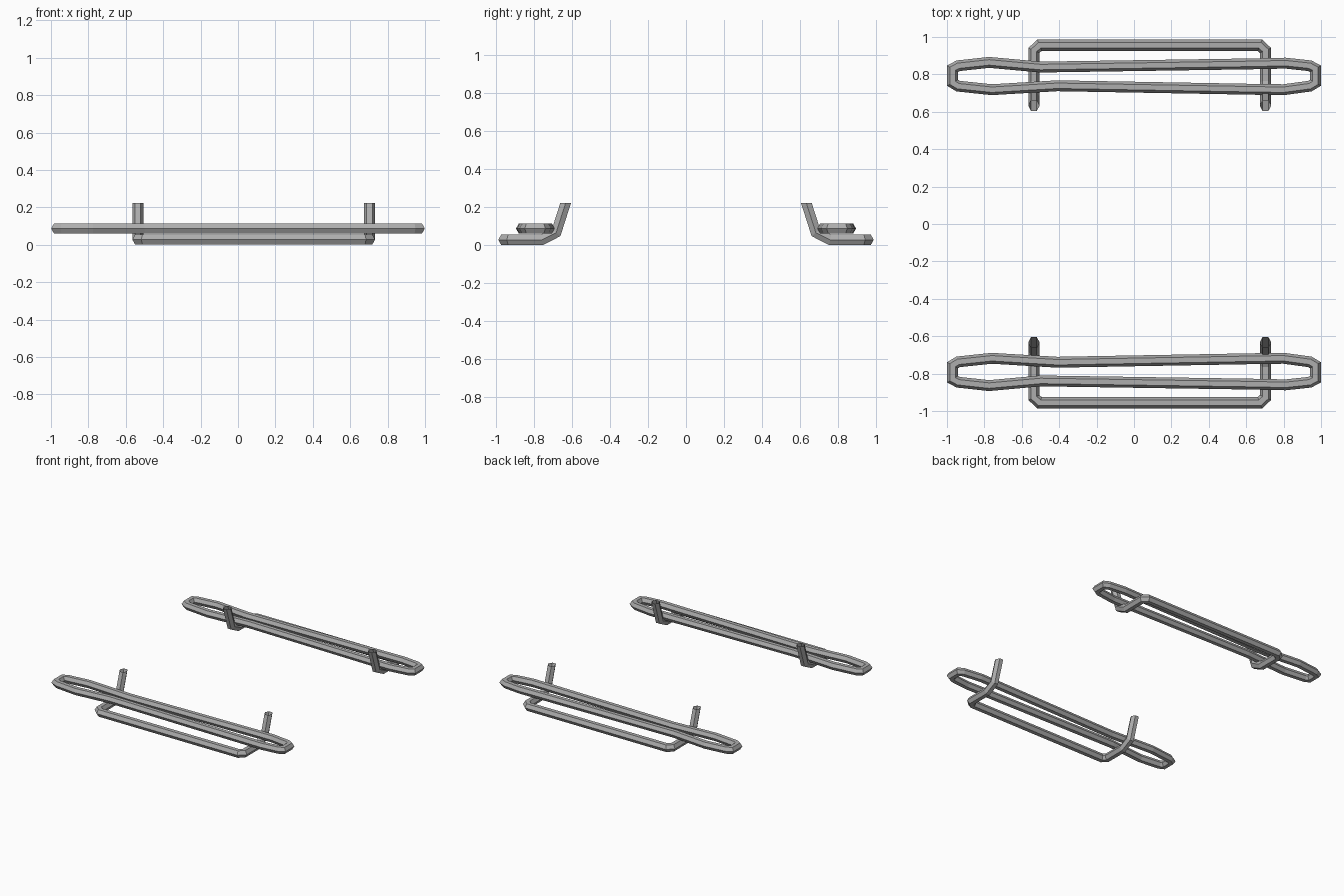
import bpy, bmesh, math
from mathutils import Vector

old = bpy.data.objects.get("Cube")
if old:
    bpy.data.objects.remove(old)

SIDES = 6
UP = Vector((0, 0, 1))

metal = bpy.data.materials.new("grey metal")
metal.use_nodes = True
metal.diffuse_color = (0.42, 0.42, 0.42, 1)
metal.node_tree.nodes["Principled BSDF"].inputs["Base Color"].default_value = (0.42, 0.42, 0.42, 1)


def hex_tube(name, path, half_width, half_height, closed):
    """Sweep a hexagon along a path with mitred corners; open ends are cut level."""
    pts = [Vector(p) for p in path]
    n = len(pts)
    bm = bmesh.new()
    rings = []
    for i, p in enumerate(pts):
        if closed or 0 < i < n - 1:
            t = (p - pts[i - 1]).normalized()
            plane = t + (pts[(i + 1) % n] - p).normalized()
        else:
            t = (pts[1] - p if i == 0 else p - pts[i - 1]).normalized()
            plane = UP
        side = t.cross(UP).normalized()
        lift = side.cross(t)
        ring = []
        for k in range(SIDES):
            a = math.tau * k / SIDES
            o = side * half_width * math.cos(a) + lift * half_height * math.sin(a)
            ring.append(bm.verts.new(p + o - t * (o.dot(plane) / t.dot(plane))))
        rings.append(ring)
    for i in range(n if closed else n - 1):
        a, b = rings[i], rings[(i + 1) % n]
        for k in range(SIDES):
            j = (k + 1) % SIDES
            bm.faces.new((a[k], a[j], b[j], b[k]))
    bmesh.ops.recalc_face_normals(bm, faces=bm.faces)
    mesh = bpy.data.meshes.new(name)
    bm.to_mesh(mesh)
    bm.free()
    mesh.materials.append(metal)
    obj = bpy.data.objects.new(name, mesh)
    bpy.context.collection.objects.link(obj)


# Long step loop, slightly pinched toward one end
step_outline = [
    (-0.97, 0.755), (-0.97, 0.83), (-0.94, 0.846), (-0.775, 0.864), (-0.5, 0.839),
    (0.62, 0.856), (0.81, 0.86), (0.94, 0.846), (0.97, 0.83),
    (0.97, 0.755), (0.94, 0.737), (0.8, 0.718), (0.65, 0.72),
    (-0.41, 0.739), (-0.76, 0.718), (-0.94, 0.737),
]

# Bracket leg from its level-cut top down to the outer bar: x inset, y, z
leg = [(0, 0.632, 0.222), (0, 0.682, 0.066), (0, 0.757, 0.028),
       (0, 0.928, 0.028), (0.03, 0.956, 0.028)]
LEFT_X, RIGHT_X = 0.703, -0.535
bracket = [(RIGHT_X + x, y, z) for x, y, z in leg]
bracket += [(LEFT_X - x, y, z) for x, y, z in reversed(leg)]

# One step and bracket on each side
for label, s in (("front", -1), ("back", 1)):
    hex_tube(label + "_step_loop", [(x, s * y, 0.087) for x, y in step_outline],
             0.029, 0.0295, True)
    hex_tube(label + "_bracket", [(x, s * y, z) for x, y, z in bracket],
             0.03, 0.031, False)
